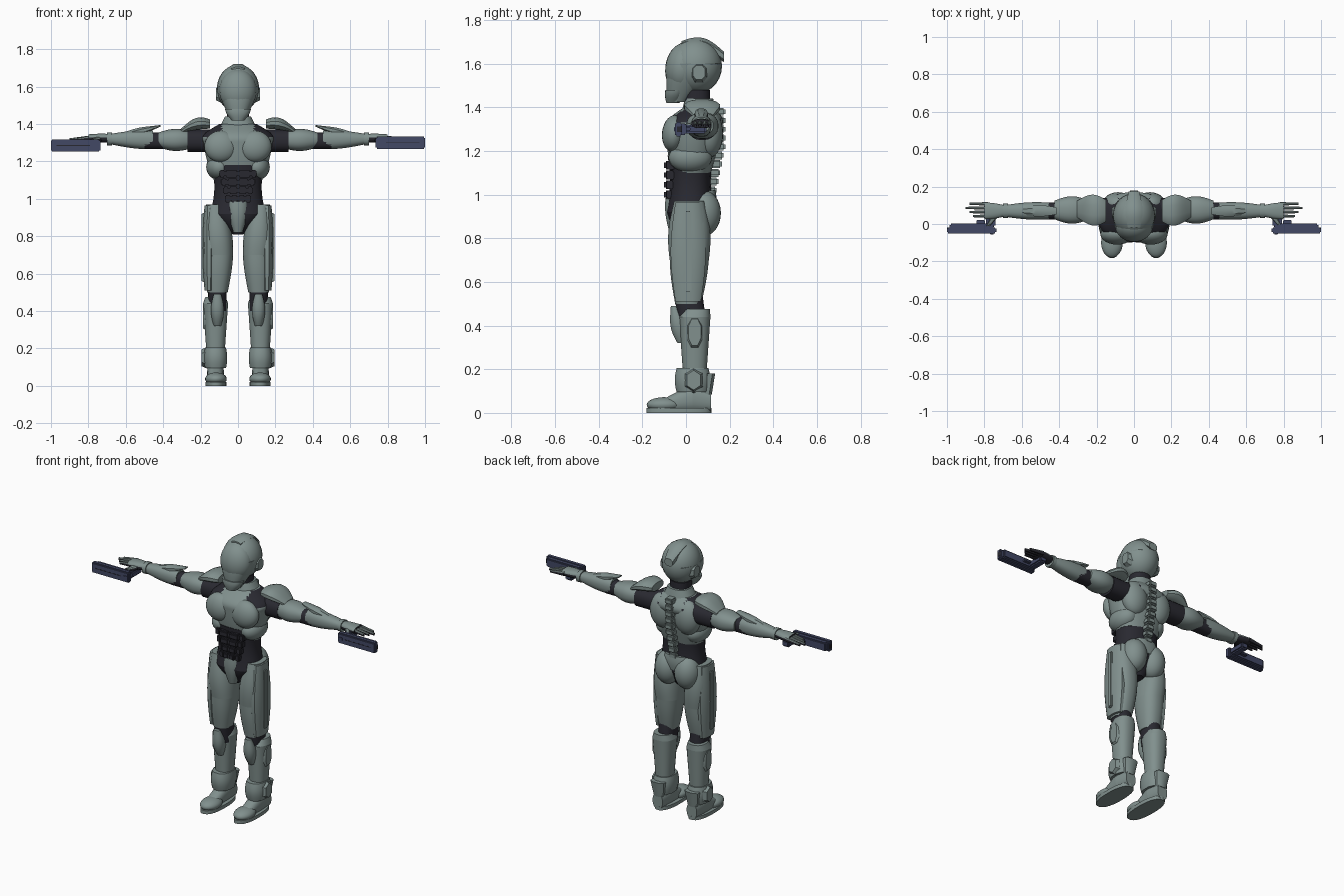
import bpy, bmesh, math
from mathutils import Matrix, Vector

cube = bpy.data.objects.get("Cube")
if cube:
    bpy.data.objects.remove(cube)


def material(name, colour):
    mat = bpy.data.materials.new(name)
    mat.use_nodes = True
    mat.diffuse_color = (*colour, 1)
    mat.node_tree.nodes["Principled BSDF"].inputs["Base Color"].default_value = (*colour, 1)
    return mat


ARMOUR = material("grey_green_armour", (.22, .28, .27))
SUIT = material("dark_undersuit", (.022, .022, .03))
GUN = material("blue_gunmetal", (.055, .065, .13))
PARTS = []


def finish(name, bm, mat, mirror=False, dark_rule=None):
    """Turn a bmesh into an object, optionally mirrored and partly dark by a rule."""
    bmesh.ops.recalc_face_normals(bm, faces=bm.faces)
    if dark_rule:
        for face in bm.faces:
            face.material_index = int(dark_rule(face.calc_center_median(), face.normal))
    mesh = bpy.data.meshes.new(name)
    bm.to_mesh(mesh)
    bm.free()
    mesh.materials.append(mat)
    if dark_rule:
        mesh.materials.append(SUIT)
    part = bpy.data.objects.new(name, mesh)
    bpy.context.collection.objects.link(part)
    if mirror:
        modifier = part.modifiers.new("Mirror", 'MIRROR')
        modifier.use_mirror_merge = False
    PARTS.append(part)


def shell(name, axis, start, end, centre, size, end_centre=None, end_size=None, bulge=0, arch=0,
          sides=24, mat=ARMOUR, mirror=False, dark_rule=None):
    """Rounded tube along an axis: tapers to end_size, swells by bulge, lifts by arch."""
    centre, size = Vector(centre), Vector(size)
    end_centre = Vector(end_centre or centre)
    end_size = Vector(end_size or size)
    steps = 10
    bm = bmesh.new()
    loops = []
    for step in range(steps + 1):
        t = step / steps
        swell = math.sin(math.pi * t)
        middle = centre.lerp(end_centre, t) + Vector((0, arch * swell))
        half = size.lerp(end_size, t) * (1 + bulge * swell) / 2
        loop = []
        for k in range(sides):
            angle = math.tau * (k + .5) / sides
            u, v = [math.copysign(abs(w) ** .85, w) for w in (math.cos(angle), math.sin(angle))]
            point = [middle.x + u * half.x, middle.y + v * half.y]
            point.insert("xyz".index(axis), start + t * (end - start))
            loop.append(bm.verts.new(point))
        loops.append(loop)
    for low, high in zip(loops, loops[1:]):
        for k in range(sides):
            n = (k + 1) % sides
            bm.faces.new((low[k], low[n], high[n], high[k]))
    bm.faces.new(loops[0])
    bm.faces.new(loops[-1])
    finish(name, bm, mat, mirror, dark_rule)


def ball(name, centre, radii, mirror=False, tilt=0):
    bm = bmesh.new()
    bmesh.ops.create_uvsphere(bm, u_segments=24, v_segments=14, radius=1)
    bm.transform(Matrix.Translation(centre) @ Matrix.Rotation(tilt, 4, 'X') @ Matrix.Diagonal((*radii, 1)))
    finish(name, bm, ARMOUR, mirror)


def box(name, centre, size, mat=ARMOUR, mirror=False):
    """Block with bevelled edges."""
    bm = bmesh.new()
    bmesh.ops.create_cube(bm, size=1)
    bm.transform(Matrix.Translation(centre) @ Matrix.Diagonal((*size, 1)))
    bmesh.ops.bevel(bm, geom=bm.edges[:], offset=min(size) * .2, segments=2, affect='EDGES')
    finish(name, bm, mat, mirror)


# Helmet
ball("helmet", centre=(0, .045, 1.59), radii=(.113, .12, .128))
ball("visor", centre=(0, -.015, 1.58), radii=(.1, .08, .115), tilt=-.12)
shell("helmet_jaw", axis='z', start=1.425, end=1.6, centre=(0, -.04), size=(.08, .09),
      end_centre=(0, .04), end_size=(.22, .24), bulge=.1)
shell("chin_guard", axis='z', start=1.42, end=1.48, centre=(0, -.06), size=(.07, .06),
      end_centre=(0, -.05), end_size=(.14, .09), bulge=.1)
shell("helmet_crest", axis='y', start=-.02, end=.175, centre=(0, 1.69), size=(.07, .03),
      end_centre=(0, 1.63), end_size=(.06, .05), bulge=.5, arch=.03, sides=8)
shell("ear_plate", axis='x', start=.09, end=.118, centre=(.06, 1.56), size=(.08, .1),
      end_size=(.06, .07), sides=8, mirror=True)
shell("neck", axis='z', start=1.36, end=1.48, centre=(0, .05), size=(.12, .12), mat=SUIT)
shell("collar", axis='z', start=1.36, end=1.44, centre=(0, .06), size=(.22, .17), end_size=(.14, .13))

# Torso, with dark bands over the collar bones
shell("rib_cage", axis='z', start=1.1, end=1.3, centre=(0, .025), size=(.26, .18),
      end_centre=(0, .03), end_size=(.37, .25), bulge=.05)
shell("upper_chest", axis='z', start=1.3, end=1.4, centre=(0, .03), size=(.37, .25),
      end_centre=(0, .06), end_size=(.2, .14), bulge=.25, sides=40,
      dark_rule=lambda centre, normal: abs(centre.x) > .09 and centre.z > 1.335)
ball("pectoral", centre=(.09, -.055, 1.28), radii=(.09, .055, .085), mirror=True, tilt=-.1)
ball("shoulder_blade", centre=(.085, .105, 1.28), radii=(.085, .065, .11), mirror=True)
ball("lower_rib_plate", centre=(.1, .02, 1.17), radii=(.07, .1, .07), mirror=True)
shell("waist", axis='z', start=.92, end=1.18, centre=(0, .02), size=(.3, .22),
      end_size=(.28, .21), bulge=-.12, mat=SUIT)
shell("groin", axis='z', start=.81, end=.92, centre=(0, .02), size=(.06, .1),
      end_size=(.3, .22), bulge=.1, mat=SUIT)
for row in range(4):
    height = 1 + row * .045
    width = .04 + row * .01
    box("abdominal_segment", centre=(width / 2, -.08, height), size=(width, .04, .04), mat=SUIT, mirror=True)
    box("oblique_segment", centre=(width + .015, -.07, height), size=(.03, .04, .04), mat=SUIT, mirror=True)
shell("pelvis_guard", axis='z', start=.82, end=.985, centre=(0, -.05), size=(.05, .05),
      end_centre=(0, -.06), end_size=(.1, .07), bulge=.3, sides=12)
ball("buttock", centre=(.068, .08, .915), radii=(.078, .08, .105), mirror=True)
shell("lower_back_plate", axis='z', start=.93, end=1.02, centre=(0, .1), size=(.14, .07), bulge=.15)
for row in range(10):
    depth = .11 + .04 * min(1, row / 5)
    box("spine_plate", centre=(0, depth, 1.02 + row * .04), size=(.055, .06, .036))

# Arms
shell("shoulder_joint", axis='x', start=.13, end=.27, centre=(.075, 1.31), size=(.13, .12),
      mat=SUIT, mirror=True)
shell("shoulder_pad", axis='x', start=.15, end=.305, centre=(.07, 1.4), size=(.12, .05),
      end_centre=(.08, 1.36), end_size=(.09, .03), bulge=.6, arch=.02, sides=12, mirror=True)
shell("upper_arm", axis='x', start=.25, end=.425, centre=(.075, 1.315), size=(.11, .09),
      end_size=(.1, .08), bulge=.4, mirror=True)
shell("elbow", axis='x', start=.4, end=.5, centre=(.07, 1.31), size=(.09, .09), mat=SUIT, mirror=True)
shell("forearm", axis='x', start=.455, end=.7, centre=(.07, 1.315), size=(.09, .1),
      end_centre=(.07, 1.32), end_size=(.06, .05), bulge=.2, mirror=True)
shell("elbow_fin", axis='x', start=.415, end=.6, centre=(.07, 1.39), size=(.04, .01),
      end_centre=(.07, 1.34), end_size=(.04, .04), bulge=.6, sides=8, mirror=True)
shell("wrist_band", axis='x', start=.675, end=.7, centre=(.07, 1.32), size=(.08, .07), sides=12, mirror=True)


# Hands: armour on the backs, dark palms
def palm_side(centre, normal):
    return normal.z < .05


shell("palm", axis='x', start=.69, end=.8, centre=(.07, 1.325), size=(.06, .045),
      end_size=(.09, .04), bulge=.1, mirror=True, dark_rule=palm_side)
for finger in range(4):
    across = .042 + finger * .022
    reach = .9 - .02 * abs(finger - 2)
    shell("finger", axis='x', start=.78, end=reach, centre=(across, 1.325), size=(.02, .03),
          end_centre=(across, 1.315), end_size=(.012, .018), sides=10, mirror=True, dark_rule=palm_side)
shell("thumb", axis='y', start=.045, end=-.01, centre=(.74, 1.32), size=(.04, .03),
      end_centre=(.78, 1.31), end_size=(.02, .025), sides=10, mirror=True, dark_rule=palm_side)


# Pistols lying sideways under each palm
def pistol(side, height):
    def piece(name, x, y, size, mat=GUN):
        box("pistol_" + name, centre=(side * x, y, height), size=size, mat=mat)

    piece("slide", x=.868, y=-.034, size=(.264, .032, .066))
    piece("frame", x=.868, y=-.014, size=(.235, .032, .054))
    piece("grip", x=.765, y=.04, size=(.05, .11, .04))
    piece("trigger_guard", x=.82, y=.01, size=(.045, .022, .016))
    piece("muzzle", x=.998, y=-.03, size=(.005, .024, .028), mat=SUIT)
    piece("sight", x=.76, y=-.05, size=(.02, .01, .02))
    piece("slide_groove", x=.88, y=-.049, size=(.18, .005, .004), mat=SUIT)


pistol(side=1, height=1.3)
pistol(side=-1, height=1.285)

# Legs
shell("lower_thigh", axis='z', start=.5, end=.7, centre=(.11, .01), size=(.11, .12),
      end_centre=(.1, .015), end_size=(.15, .18), bulge=.06, mirror=True)
shell("upper_thigh", axis='z', start=.7, end=.97, centre=(.1, .015), size=(.15, .18),
      end_centre=(.12, .015), end_size=(.1, .14), bulge=.2, mirror=True)
shell("thigh_guard", axis='z', start=.51, end=.965, centre=(.155, .01), size=(.05, .12),
      bulge=.38, sides=12, mirror=True)
box("thigh_strip", centre=(.18, .01, .74), size=(.03, .03, .37), mirror=True)
shell("knee", axis='z', start=.4, end=.55, centre=(.11, .03), size=(.1, .13),
      end_centre=(.11, .01), mat=SUIT, mirror=True)
shell("shin", axis='z', start=.12, end=.44, centre=(.12, .04), size=(.09, .1),
      end_size=(.135, .145), mirror=True)
shell("shin_rim", axis='z', start=.44, end=.475, centre=(.12, .04), size=(.135, .145),
      end_centre=(.12, .05), end_size=(.11, .12), mirror=True)
shell("knee_guard", axis='z', start=.32, end=.49, centre=(.11, -.01), size=(.04, .06),
      end_centre=(.11, -.055), end_size=(.04, .03), bulge=.8, sides=12, mirror=True)
shell("calf_plate", axis='x', start=.16, end=.188, centre=(.04, .37), size=(.09, .18),
      end_size=(.06, .13), sides=8, mirror=True)
shell("ankle_cuff", axis='z', start=.095, end=.205, centre=(.12, .03), size=(.115, .15),
      bulge=.12, sides=12, mirror=True)
shell("ankle_plate", axis='x', start=.16, end=.194, centre=(.035, .15), size=(.11, .12),
      end_size=(.07, .09), sides=6, mirror=True)
shell("heel_guard", axis='z', start=.085, end=.18, centre=(.12, .095), size=(.07, .05),
      end_centre=(.12, .11), end_size=(.1, .05), sides=8, mirror=True)

# Boots
ball("boot_toe", centre=(.118, -.1, .037), radii=(.058, .08, .035), mirror=True)
shell("boot_instep", axis='y', start=-.14, end=.03, centre=(.12, .025), size=(.07, .04),
      end_centre=(.12, .068), end_size=(.09, .13), mirror=True)
shell("boot_heel", axis='y', start=.03, end=.115, centre=(.12, .068), size=(.09, .13),
      end_centre=(.12, .055), end_size=(.07, .1), mirror=True)
shell("boot_sole", axis='z', start=0, end=.022, centre=(.118, -.033), size=(.115, .3), mirror=True)

# Smooth curved panels while keeping creases crisp
bpy.ops.object.select_all(action='DESELECT')
for part in PARTS:
    part.select_set(True)
bpy.context.view_layer.objects.active = PARTS[0]
bpy.ops.object.shade_smooth_by_angle(angle=math.radians(35))
